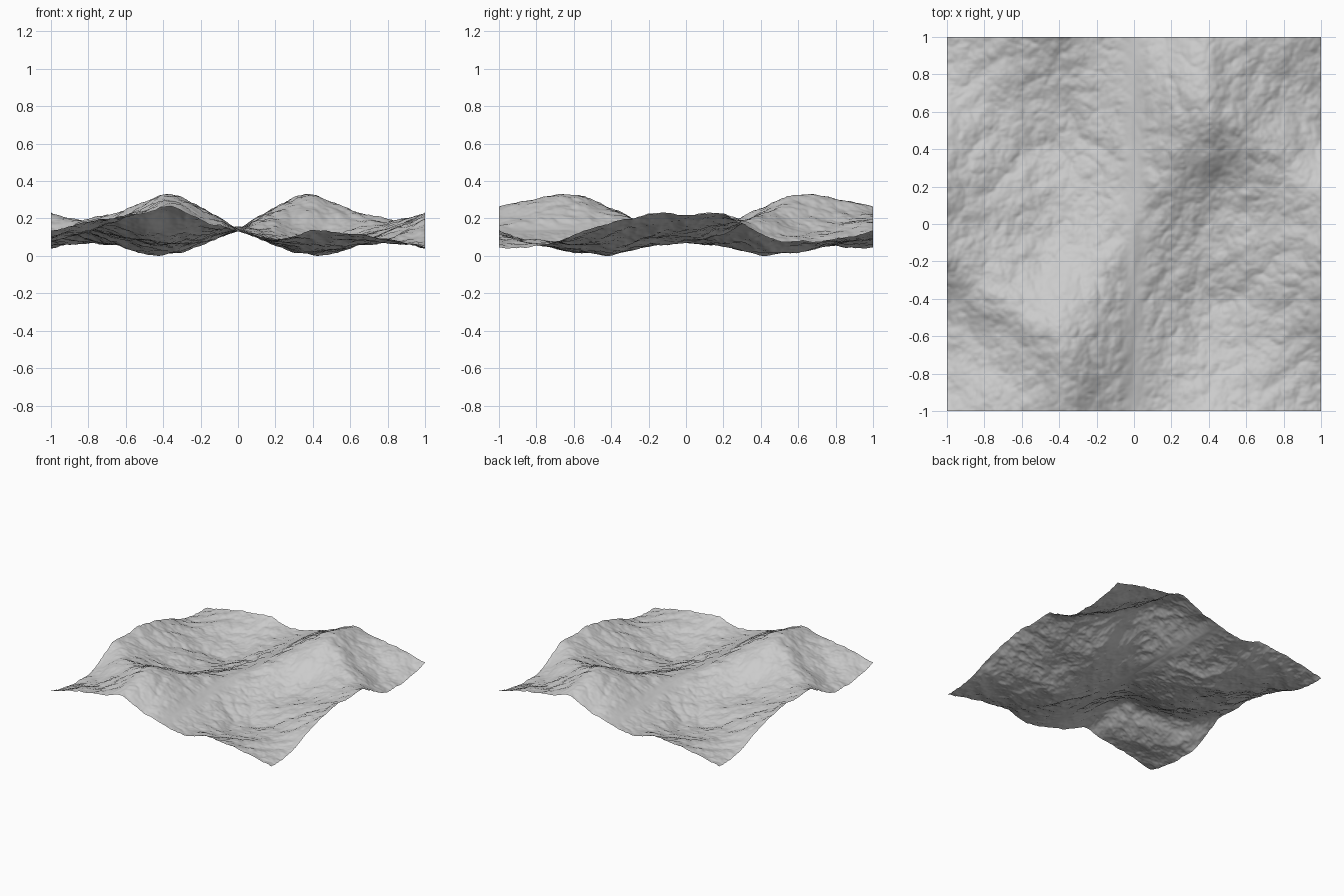
import bpy, bmesh
from mathutils import Vector, noise

if "Cube" in bpy.data.objects:
    bpy.data.objects.remove(bpy.data.objects["Cube"])

# Height profiles along y for the x >= 0 half; the other half is a 180 degree turn
YS = [-1, -0.75, -0.43, -0.22, 0, 0.2, 0.4, 0.55, 0.75, 1]
XS = [0, 0.2, 0.37, 0.5, 0.75, 1]
ROWS = [
    [0.138, 0.145, 0.15, 0.155, 0.165, 0.157, 0.152, 0.15, 0.145, 0.138],
    [0.10, 0.08, 0.07, 0.09, 0.13, 0.19, 0.24, 0.26, 0.265, 0.20],
    [0.135, 0.06, 0.012, 0.06, 0.085, 0.15, 0.265, 0.325, 0.325, 0.275],
    [0.135, 0.065, 0.025, 0.068, 0.085, 0.13, 0.24, 0.295, 0.26, 0.24],
    [0.11, 0.08, 0.09, 0.12, 0.14, 0.175, 0.215, 0.175, 0.155, 0.20],
    [0.05, 0.07, 0.175, 0.22, 0.225, 0.23, 0.12, 0.085, 0.085, 0.14],
]


def spline(ts, vs, t):
    """Smooth interpolation through the points (ts, vs)."""
    n = len(ts)
    i = max(k for k in range(n - 1) if ts[k] <= t or k == 0)
    h = ts[i + 1] - ts[i]
    u = (t - ts[i]) / h

    def slope(k):
        a, b = max(k - 1, 0), min(k + 1, n - 1)
        return (vs[b] - vs[a]) / (ts[b] - ts[a])
    return ((2*u**3 - 3*u*u + 1) * vs[i] + (u**3 - 2*u*u + u) * h * slope(i)
            + (3*u*u - 2*u**3) * vs[i + 1] + (u**3 - u*u) * h * slope(i + 1))


def detail(x, y):
    """Billowy rock relief, fading only right at the central seam."""
    total, amp, freq = 0.0, 0.011, 5.0
    for k in range(4):
        total += amp * (abs(noise.noise(Vector((x*freq, y*freq, 3.7 + k)))) * 2 - 0.5)
        amp *= 0.6
        freq *= 1.9
    return total * min(1.0, x / 0.08)


N = 240
half = N // 2
heights = {}
for i in range(half, N + 1):
    x = 2 * i / N - 1
    column = [spline(XS, [row[k] for row in ROWS], x) for k in range(len(YS))]
    for j in range(N + 1):
        y = 2 * j / N - 1
        z = spline(YS, column, y) + detail(x, y)
        heights[i, j] = z
        heights[N - i, N - j] = z
low = min(heights.values())

# Terrain sheet
bm = bmesh.new()
grid = [[bm.verts.new((2*i/N - 1, 2*j/N - 1, heights[i, j] - low))
         for j in range(N + 1)] for i in range(N + 1)]
for i in range(N):
    for j in range(N):
        f = bm.faces.new((grid[i][j], grid[i+1][j], grid[i+1][j+1], grid[i][j+1]))
        f.smooth = True
mesh = bpy.data.meshes.new("terrain")
bm.to_mesh(mesh)
bm.free()
terrain = bpy.data.objects.new("terrain", mesh)
bpy.context.collection.objects.link(terrain)
